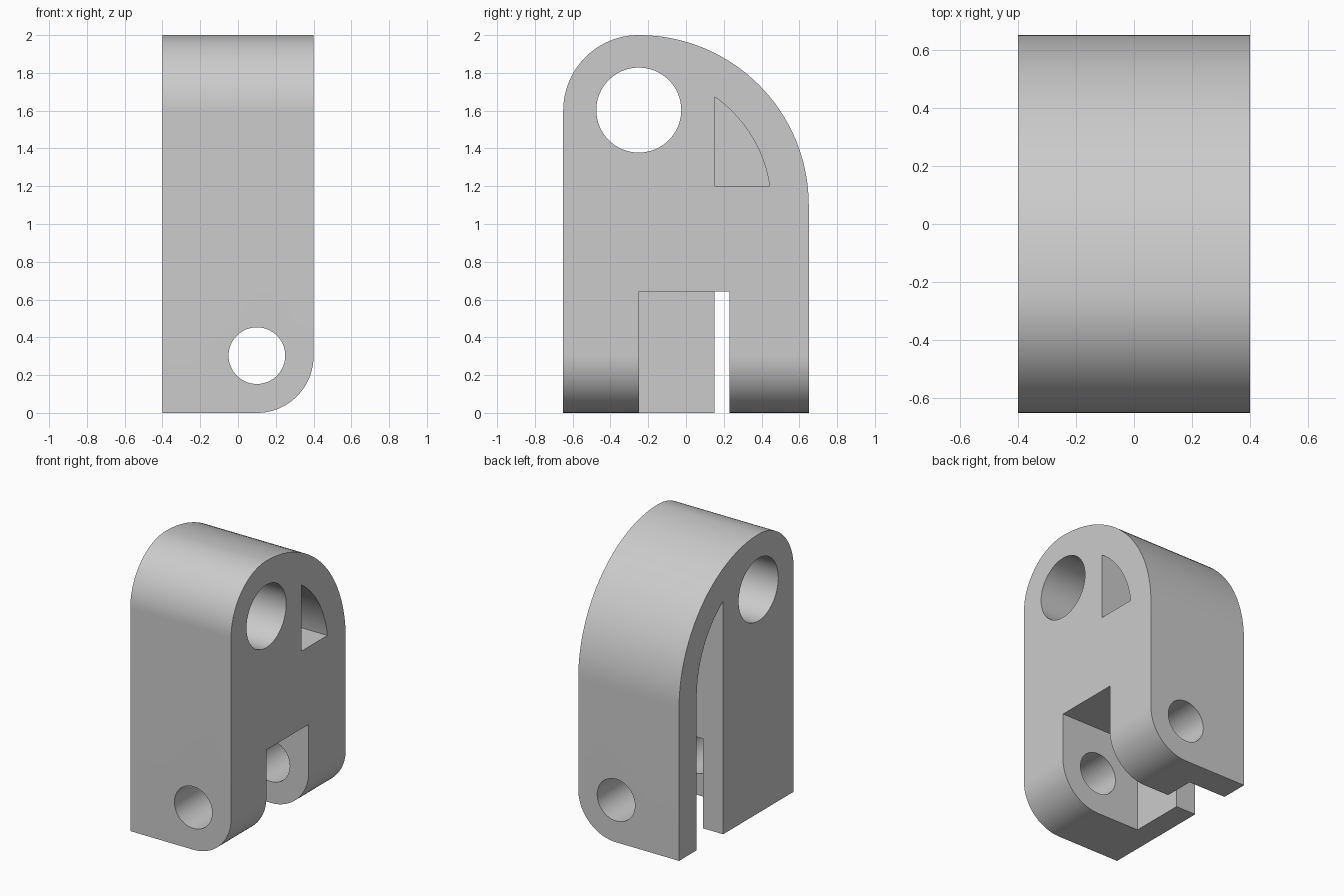
import bpy, bmesh
from math import sin, cos, pi, atan2, asin, sqrt

cube = bpy.data.objects.get("Cube")
if cube:
    bpy.data.objects.remove(cube, do_unlink=True)

grey = bpy.data.materials.new("light grey")
grey.use_nodes = True
grey.diffuse_color = (0.6, 0.6, 0.6, 1)
grey.node_tree.nodes["Principled BSDF"].inputs["Base Color"].default_value = (0.6, 0.6, 0.6, 1)


def arc(cu, cv, r, start, end, steps):
    """Points on an arc, angles in radians."""
    return [(cu + r * cos(start + (end - start) * i / steps),
             cv + r * sin(start + (end - start) * i / steps)) for i in range(steps + 1)]


def circle(cu, cv, r):
    return arc(cu, cv, r, 0, 2 * pi, 64)[:-1]


def extrude(name, profile, axis, start, end):
    """Extrude a (y, z) profile along x, or an (x, z) profile along y."""
    bm = bmesh.new()
    put = (lambda u, v, d: (d, u, v)) if axis == "x" else (lambda u, v, d: (u, d, v))
    face = bm.faces.new([bm.verts.new(put(u, v, start)) for u, v in profile])
    moved = bmesh.ops.extrude_face_region(bm, geom=[face])["geom"]
    bmesh.ops.translate(bm, vec=put(0, 0, end - start),
                        verts=[g for g in moved if isinstance(g, bmesh.types.BMVert)])
    bmesh.ops.recalc_face_normals(bm, faces=bm.faces)
    mesh = bpy.data.meshes.new(name)
    bm.to_mesh(mesh)
    bm.free()
    mesh.materials.append(grey)
    obj = bpy.data.objects.new(name, mesh)
    bpy.context.collection.objects.link(obj)
    return obj


def combine(target, tool, operation="DIFFERENCE"):
    """Apply a boolean and discard the tool."""
    tool.hide_render = True
    mod = target.modifiers.new(tool.name, "BOOLEAN")
    mod.operation, mod.solver, mod.object = operation, "EXACT", tool
    bpy.context.view_layer.objects.active = target
    bpy.ops.object.modifier_apply(modifier=mod.name)
    bpy.data.objects.remove(tool, do_unlink=True)


# Side outline: small front curve, large rear curve
outline = ([(-0.65, 0), (0.65, 0)] + arc(-0.25, 1.1, 0.9, 0, pi / 2, 32)
           + arc(-0.25, 1.6, 0.4, pi / 2, pi, 32)[1:])
body = extrude("bracket_body", outline, "x", -0.4, 0.4)

# Rounded lower corner on the +x side
corner = [(-0.6, 2.2), (-0.6, -0.2), (0.1, -0.2)] + arc(0.1, 0.3, 0.3, -pi / 2, 0, 32) + [(0.4, 2.2)]
corner[2:3] = []
corner[1] = (-0.6, 0)
corner_form = extrude("corner_form", corner, "y", -0.9, 0.9)
combine(body, corner_form, "INTERSECT")

# Large cross bore and lower pin bore
combine(body, extrude("cross_bore", circle(-0.25, 1.603, 0.225), "x", -0.6, 0.6))
combine(body, extrude("pin_bore", circle(0.1, 0.303, 0.15), "y", -0.9, 0.9))

# Tall curved slot open to the -x side and the bottom
low, high = asin(0.1 / 0.7), atan2(sqrt(0.7 ** 2 - 0.4 ** 2), 0.4)
upper_arc = arc(-0.25, 1.1, 0.7, low, high, 24)
slot = [(0.15, -0.1), (0.45, -0.1)] + arc(-0.25, 1.1, 0.7, 0, low, 4)[:-1] + upper_arc
combine(body, extrude("curved_slot", slot, "x", -0.6, -0.1))

# Window from the slot through to the +x side
combine(body, extrude("window", [(0.15, 1.2)] + upper_arc, "x", -0.1, 0.6))

# Bottom notch on the +x side, leaving a thin wall
notch = [(-0.25, -0.1), (0.23, -0.1), (0.23, 0.643), (-0.25, 0.643)]
combine(body, extrude("bottom_notch", notch, "x", -0.24, 0.6))

# Smooth curves with crisp edges
bpy.ops.object.select_all(action="DESELECT")
body.select_set(True)
bpy.context.view_layer.objects.active = body
bpy.ops.object.shade_smooth_by_angle(angle=pi / 6)
